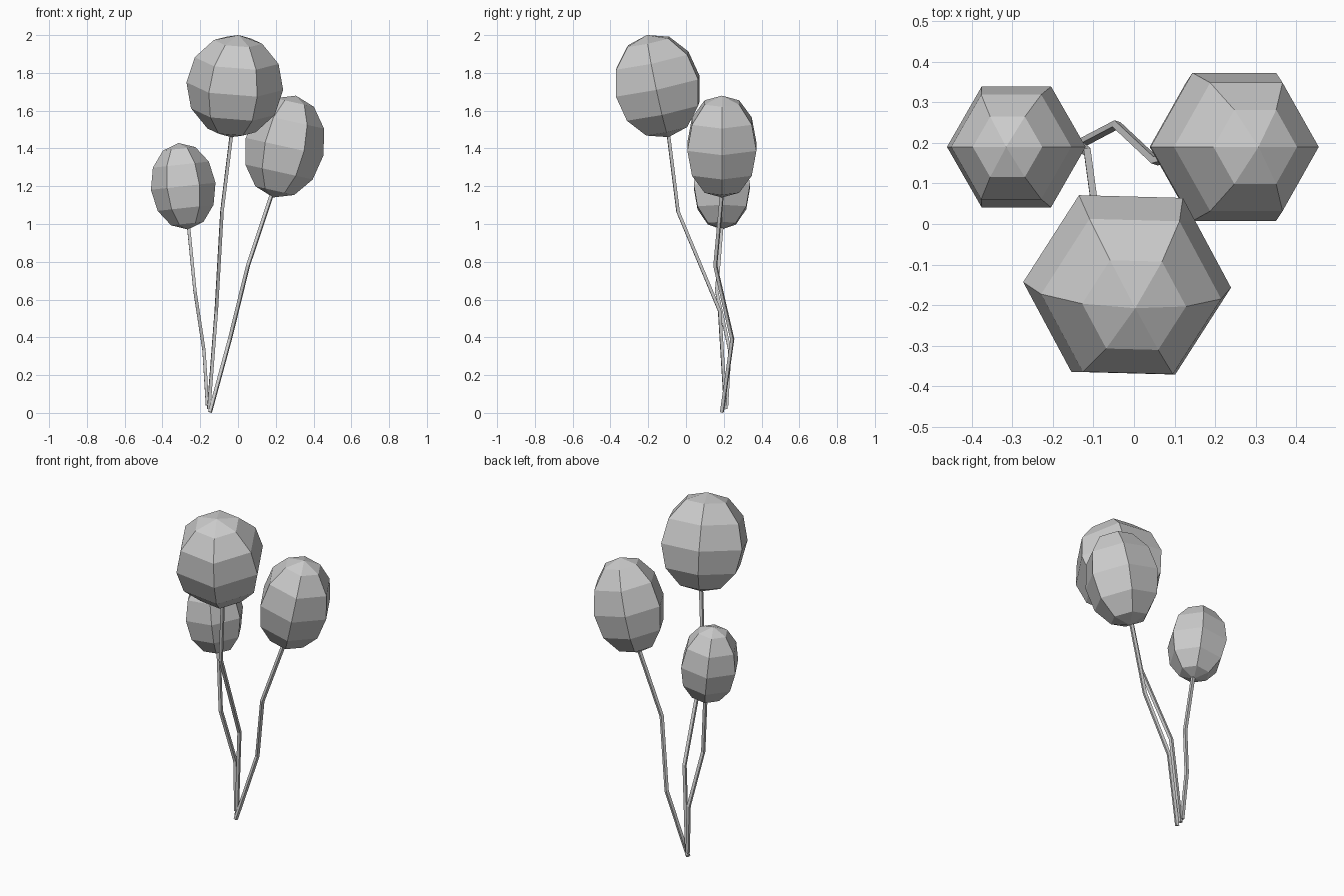
import bpy
from math import radians
from mathutils import Vector, Matrix

if "Cube" in bpy.data.objects:
    bpy.data.objects.remove(bpy.data.objects["Cube"])


def balloon(name, centre, radius, half_height, axis, spin=0):
    """Low-poly six-sided ellipsoid leaning along the given axis."""
    bpy.ops.mesh.primitive_uv_sphere_add(segments=6, ring_count=6, radius=1)
    ob = bpy.context.object
    ob.name = name
    # Put hexagon corners on the x axis, stretch, lean, then place
    corner = max(ob.data.vertices, key=lambda v: v.co.xy.length).co.xy
    turn = -Vector((1, 0)).angle_signed(corner) * -1
    lean = Vector((0, 0, 1)).rotation_difference(Vector(axis).normalized())
    ob.data.transform(
        Matrix.Translation(centre)
        @ lean.to_matrix().to_4x4()
        @ Matrix.Diagonal((radius, radius, half_height, 1))
        @ Matrix.Rotation(turn + radians(spin), 4, 'Z'))
    return ob


def string(name, points, thickness=0.012):
    """Four-sided tube following a kinked path."""
    cu = bpy.data.curves.new(name, 'CURVE')
    cu.dimensions = '3D'
    cu.bevel_depth = thickness
    cu.bevel_resolution = 0
    cu.use_fill_caps = True
    sp = cu.splines.new('POLY')
    sp.points.add(len(points) - 1)
    for p, co in zip(sp.points, points):
        p.co = (*co, 1)
    sp.use_smooth = False
    ob = bpy.data.objects.new(name, cu)
    bpy.context.collection.objects.link(ob)
    bpy.ops.object.select_all(action='DESELECT')
    ob.select_set(True)
    bpy.context.view_layer.objects.active = ob
    bpy.ops.object.convert(target='MESH')


# Balloons
balloon("small_balloon", (-0.29, 0.19, 1.20), 0.172, 0.23, (-0.05, 0, 0.455))
balloon("medium_balloon", (0.247, 0.19, 1.41), 0.211, 0.276, (0.12, 0, 0.54))
balloon("large_balloon", (-0.017, -0.15, 1.73), 0.257, 0.277, (0.04, -0.115, 0.54), -2)

# Strings, gathered at the bottom
string("small_balloon_string", [(-0.162, 0.215, 0.04), (-0.18, 0.232, 0.33),
                                (-0.228, 0.162, 0.645), (-0.262, 0.19, 0.99)])
string("medium_balloon_string", [(-0.148, 0.19, 0.004), (-0.043, 0.245, 0.39),
                                 (0.053, 0.155, 0.78), (0.18, 0.19, 1.16)])
string("large_balloon_string", [(-0.155, 0.21, 0.02), (-0.115, 0.178, 0.54),
                                (-0.085, -0.042, 1.065), (-0.034, -0.094, 1.48)])
